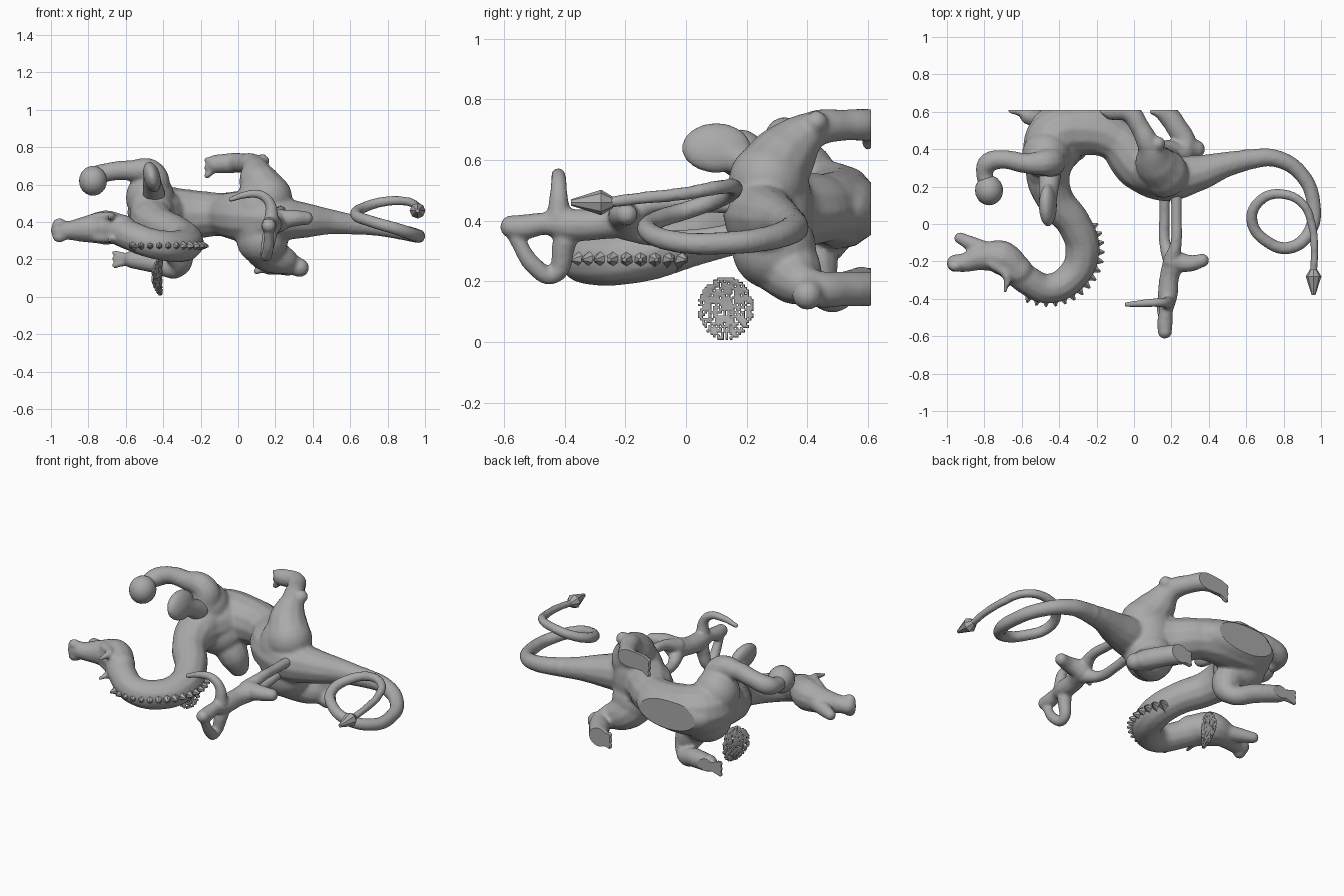
import bpy, bmesh, math, random
from mathutils import Vector, Matrix

old_cube = bpy.data.objects.get("Cube")
if old_cube:
    bpy.data.objects.remove(old_cube, do_unlink=True)

GROUND_Y = .61          # flat plane the feet and belly are cut against

stone = bpy.data.materials.new("grey stone")
stone.use_nodes = True
stone.diffuse_color = (.4, .4, .4, 1)
stone.node_tree.nodes["Principled BSDF"].inputs["Base Color"].default_value = (.4, .4, .4, 1)


def add_object(name, mesh, smooth=True):
    mesh.materials.clear()
    mesh.materials.append(stone)
    for face in mesh.polygons:
        face.use_smooth = smooth
        face.material_index = 0
    obj = bpy.data.objects.new(name, mesh)
    bpy.context.collection.objects.link(obj)
    return obj


def finish(name, bm, smooth=True):
    mesh = bpy.data.meshes.new(name)
    bm.to_mesh(mesh)
    bm.free()
    return add_object(name, mesh, smooth)


def evaluated_mesh(obj):
    depsgraph = bpy.context.evaluated_depsgraph_get()
    return bpy.data.meshes.new_from_object(obj.evaluated_get(depsgraph))


def add_ball(bm, centre, radii, turn=None):
    matrix = Matrix.Translation(centre) @ (turn or Matrix()) @ Matrix.Diagonal((*radii, 1))
    bmesh.ops.create_icosphere(bm, subdivisions=3, radius=1, matrix=matrix)


def add_tube(bm, points):
    """Sweep a round section through (x, y, z, radius) points, with round ends."""
    curve = bpy.data.curves.new("tube_path", "CURVE")
    curve.dimensions = "3D"
    curve.bevel_depth = 1
    curve.bevel_resolution = 4
    curve.resolution_u = 8
    curve.use_fill_caps = True
    spline = curve.splines.new("BEZIER")
    spline.radius_interpolation = "LINEAR"
    spline.bezier_points.add(len(points) - 1)
    for knot, (x, y, z, radius) in zip(spline.bezier_points, points):
        knot.co = (x, y, z)
        knot.radius = radius
        knot.handle_left_type = knot.handle_right_type = "AUTO"
    helper = bpy.data.objects.new("tube_path", curve)
    bpy.context.collection.objects.link(helper)
    mesh = evaluated_mesh(helper)
    bm.from_mesh(mesh)
    bpy.data.objects.remove(helper)
    bpy.data.meshes.remove(mesh)
    for x, y, z, radius in (points[0], points[-1]):
        add_ball(bm, (x, y, z), (radius,) * 3)


def fuse(name, bm, voxel, rounds):
    """Merge overlapping volumes into one skin and slice it at the ground."""
    rough = finish("rough", bm)
    remesh = rough.modifiers.new("skin", "REMESH")
    remesh.mode = "VOXEL"
    remesh.voxel_size = voxel
    soften = rough.modifiers.new("soften", "SMOOTH")
    soften.factor = .5
    soften.iterations = rounds
    skin = evaluated_mesh(rough)
    bpy.data.objects.remove(rough)
    bm = bmesh.new()
    bm.from_mesh(skin)
    cut = bmesh.ops.bisect_plane(bm, geom=bm.verts[:] + bm.edges[:] + bm.faces[:],
                                 plane_co=(0, GROUND_Y, 0), plane_no=(0, 1, 0), clear_outer=True)
    rim = [e for e in cut["geom_cut"] if isinstance(e, bmesh.types.BMEdge)]
    caps = bmesh.ops.edgeloop_fill(bm, edges=rim)["faces"] if rim else []
    bmesh.ops.split_edges(bm, edges=list({e for f in caps for e in f.edges}))
    bm.to_mesh(skin)
    bm.free()
    return add_object(name, skin)


# Dragon: torso with neck
neck = [(-.42, .42, .44, .14), (-.46, .27, .42, .12), (-.42, .13, .38, .1),
        (-.32, 0, .335, .092), (-.275, -.14, .29, .092), (-.33, -.28, .27, .085),
        (-.46, -.345, .285, .08), (-.57, -.3, .325, .08), (-.66, -.22, .365, .08)]
torso = [(-.46, .3, .45, .12), (-.43, .46, .45, .15), (-.27, .5, .44, .135),
         (-.1, .45, .44, .115), (.03, .32, .43, .14), (.17, .25, .42, .13),
         (.33, .27, .41, .1), (.5, .32, .4, .067), (.65, .35, .38, .05)]
body = bmesh.new()
add_tube(body, neck)
add_tube(body, torso)

# Hips, shoulders and belly
for centre, radii in [((.12, .28, .43), (.15, .14, .23)), ((-.47, .37, .53), (.13, .13, .14)),
                      ((-.42, .41, .37), (.15, .14, .13)), ((-.3, .54, .44), (.25, .11, .115))]:
    add_ball(body, centre, radii)

# Curled tail
add_tube(body, [(.6, .345, .39, .055), (.76, .35, .37, .047), (.9, .26, .34, .041),
                (.96, .11, .325, .038), (.945, -.03, .33, .036), (.84, -.125, .365, .034),
                (.72, -.1, .4, .032), (.63, .02, .44, .031), (.68, .13, .48, .029),
                (.79, .16, .51, .027), (.9, .11, .51, .025), (.95, 0, .49, .023),
                (.965, -.14, .475, .021), (.96, -.26, .46, .02)])

# Legs: upper hind, lower hind, lower front
add_tube(body, [(.16, .27, .53, .13), (.11, .33, .62, .108), (.08, .42, .7, .062),
                (.03, .52, .715, .052), (-.03, .6, .715, .055), (-.12, .605, .71, .05)])
add_tube(body, [(.08, .42, .7, .05), (.13, .43, .725, .038)])
add_tube(body, [(.13, .29, .31, .14), (.16, .34, .24, .11), (.27, .41, .18, .062),
                (.22, .53, .175, .058), (.17, .6, .175, .058)])
add_tube(body, [(.27, .41, .18, .06), (.33, .4, .155, .05)])
add_tube(body, [(-.4, .42, .36, .1), (-.32, .42, .24, .085), (-.32, .46, .16, .055),
                (-.44, .53, .18, .055), (-.56, .58, .2, .05)])
# Raised front arm
add_tube(body, [(-.46, .34, .55, .1), (-.46, .33, .655, .075), (-.58, .325, .675, .054),
                (-.7, .345, .665, .05), (-.78, .325, .64, .055), (-.8, .27, .625, .045), (-.775, .2, .62, .045)])

# Toes
for spread in (-1, 0, 1):
    add_tube(body, [(-.12, .6, .7, .025), (-.165, .6, .69 + .042 * spread, .018)])
    add_tube(body, [(.16, .59, .17, .03), (.1, .6, .17 + .035 * spread, .018)])
    add_tube(body, [(-.56, .59, .2, .025), (-.66, .605, .2 + .035 * spread, .015)])

# Head with open jaws, brows and horns
add_tube(body, [(-.62, -.25, .36, .08), (-.71, -.18, .37, .094), (-.82, -.18, .36, .07),
                (-.9, -.205, .355, .052), (-.955, -.21, .355, .047)])
add_tube(body, [(-.74, -.16, .36, .05), (-.86, -.11, .35, .042), (-.93, -.075, .345, .032)])
for side in (-1, 1):
    add_tube(body, [(-.76, -.21, .37 + .05 * side, .03), (-.68, -.28, .37 + .06 * side, .025),
                    (-.69, -.36, .36 + .06 * side, .01)])
    add_ball(body, (-.955, -.225, .355 + .035 * side), (.038, .03, .03))
fuse("dragon_body", body, .011, 4)

# Held ball
orb = bmesh.new()
add_ball(orb, (-.775, .18, .62), (.075, .08, .08))
finish("held_ball", orb)

# Upper wing paddle
wing = bmesh.new()
add_ball(wing, (-.46, .1, .64), (.045, .115, .085), Matrix.Rotation(-.25, 4, "Y"))
add_tube(wing, [(-.46, .14, .62, .05), (-.45, .26, .55, .06)])
fuse("upper_wing", wing, .011, 3)

# Lower wing: thin, tattered disc
random.seed(4)
tattered = bmesh.new()
bmesh.ops.create_grid(tattered, x_segments=26, y_segments=26, size=.1)
torn = [f for f in tattered.faces if f.calc_center_median().length > .1
        or random.random() < .16 + 3 * max(0, f.calc_center_median().x)]
bmesh.ops.delete(tattered, geom=torn, context="FACES")
for v in tattered.verts:
    u, w = v.co.x, v.co.y
    v.co = (-.43 + .25 * w + 2 * u * u, .13 + .9 * w, .11 - u)
lower_wing = finish("lower_wing", tattered)
lower_wing.modifiers.new("thickness", "SOLIDIFY").thickness = .009

# Spines along the outside of the neck
spines = bmesh.new()
hub = Vector((-.46, -.14, .295))
for step in range(15):
    away = Vector((1, 0, -.08))
    away.rotate(Matrix.Rotation(math.radians(28 - 10 * step), 3, "Z"))
    spot = hub + away * .265
    turn = away.to_track_quat("Z", "Y").to_matrix().to_4x4()
    bmesh.ops.create_cone(spines, segments=6, radius1=.045, radius2=.006, depth=.075,
                          matrix=Matrix.Translation(spot) @ turn)
finish("neck_spines", spines, smooth=False)

# Tail tip: arrowhead
tip = bmesh.new()
for y, depth, start, end in ((-.33, .1, .042, .01), (-.26, .04, .018, .042)):
    place = Matrix.Translation((.96, y, .46)) @ Matrix.Rotation(math.pi / 2, 4, "X")
    bmesh.ops.create_cone(tip, cap_ends=True, segments=8, radius1=start, radius2=end,
                          depth=depth, matrix=place)
finish("tail_tip", tip, smooth=False)

# Rider: head and trunk, arms, knee, and two legs straddling the back
rider = bmesh.new()
add_tube(rider, [(.165, -.575, .38, .038), (.165, -.53, .38, .042), (.17, -.47, .39, .037),
                 (.18, -.38, .385, .054), (.19, -.28, .39, .052), (.215, -.2, .405, .06)])
add_tube(rider, [(.18, -.42, .41, .04), (.17, -.42, .5, .028), (.12, -.42, .545, .024),
                 (.04, -.425, .545, .02), (-.04, -.43, .52, .014)])
add_tube(rider, [(.165, -.56, .34, .025), (.16, -.5, .25, .03), (.15, -.44, .22, .03), (.17, -.4, .33, .04)])
add_tube(rider, [(.22, -.2, .41, .058), (.3, -.21, .42, .045), (.365, -.195, .42, .036)])
for side in (-1, 1):
    add_tube(rider, [(.2, -.2, .4 + .02 * side, .045), (.195 + .03 * side, -.1, .4 + .055 * side, .03),
                     (.195 + .032 * side, .03, .4 + .055 * side, .028),
                     (.195 + .03 * side, .2, .41 + .04 * side, .03)])
fuse("rider", rider, .009, 3)
